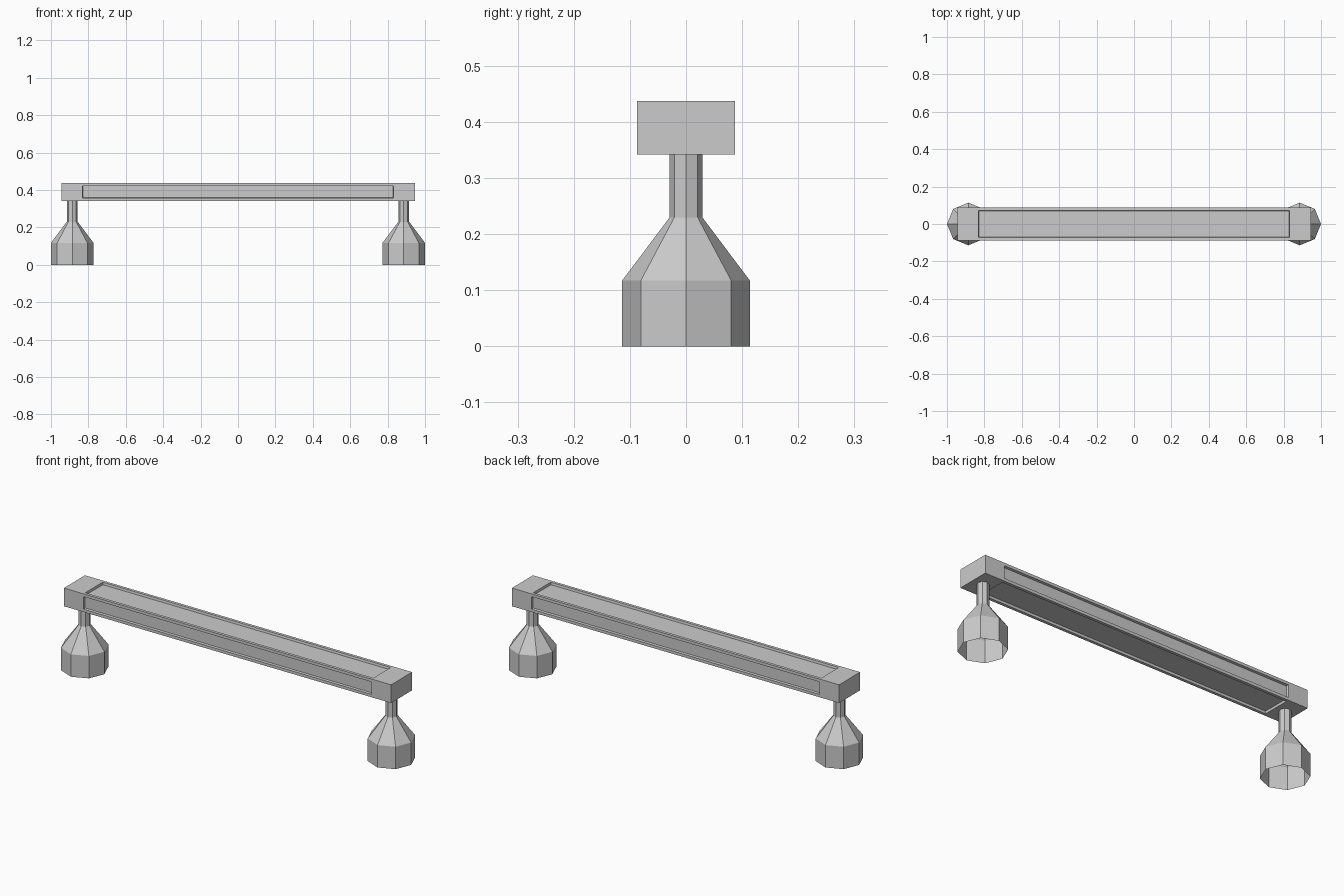
import bpy
import bmesh
import math
from mathutils import Vector

cube = bpy.data.objects.get("Cube")
if cube:
    bpy.data.objects.remove(cube, do_unlink=True)

# Single grey material
grey = bpy.data.materials.new("plain_grey")
grey.use_nodes = True
color = (0.6, 0.6, 0.6, 1)
grey.diffuse_color = color
grey.node_tree.nodes["Principled BSDF"].inputs["Base Color"].default_value = color


def finish(bm, name):
    mesh = bpy.data.meshes.new(name)
    bm.normal_update()
    bm.to_mesh(mesh)
    bm.free()
    mesh.materials.append(grey)
    obj = bpy.data.objects.new(name, mesh)
    bpy.context.collection.objects.link(obj)
    return obj


# Rail with solid end blocks and a shallow recess on each long side
HALF_X, HALF_Y, BOTTOM, TOP = 0.945, 0.087, 0.342, 0.437
RIM, PANEL_X = 0.015, 0.832

bm = bmesh.new()
bmesh.ops.create_cube(bm, size=2)
half_z = (TOP - BOTTOM) / 2
bmesh.ops.scale(bm, vec=(HALF_X, HALF_Y, half_z), verts=bm.verts)
bmesh.ops.translate(bm, vec=(0, 0, BOTTOM + half_z), verts=bm.verts)
for side in (-1, 1):
    bmesh.ops.bisect_plane(bm, geom=bm.verts[:] + bm.edges[:] + bm.faces[:],
                           plane_co=(side * (PANEL_X + RIM), 0, 0), plane_no=(1, 0, 0))
bm.normal_update()
panels = [f for f in bm.faces
          if abs(f.normal.x) < 0.5 and abs(f.calc_center_median().x) < 0.1]
bmesh.ops.inset_individual(bm, faces=panels, thickness=RIM, use_even_offset=True)
bmesh.ops.inset_individual(bm, faces=panels, thickness=0.002, depth=-0.012,
                           use_even_offset=True)
finish(bm, "rail")


# Eight-sided bell foot with a slim neck, open underneath
def make_foot(name, x):
    profile = [(0.114, 0), (0.114, 0.117), (0.029, 0.23), (0.029, BOTTOM)]
    sides = 8
    bm = bmesh.new()
    rings = []
    for radius, z in profile:
        rings.append([bm.verts.new(Vector((x + radius * math.cos(math.tau * i / sides),
                                           radius * math.sin(math.tau * i / sides), z)))
                      for i in range(sides)])
    for low, high in zip(rings, rings[1:]):
        for i in range(sides):
            j = (i + 1) % sides
            bm.faces.new((low[i], low[j], high[j], high[i]))
    finish(bm, name)


make_foot("left_foot", 0.886)
make_foot("right_foot", -0.886)
